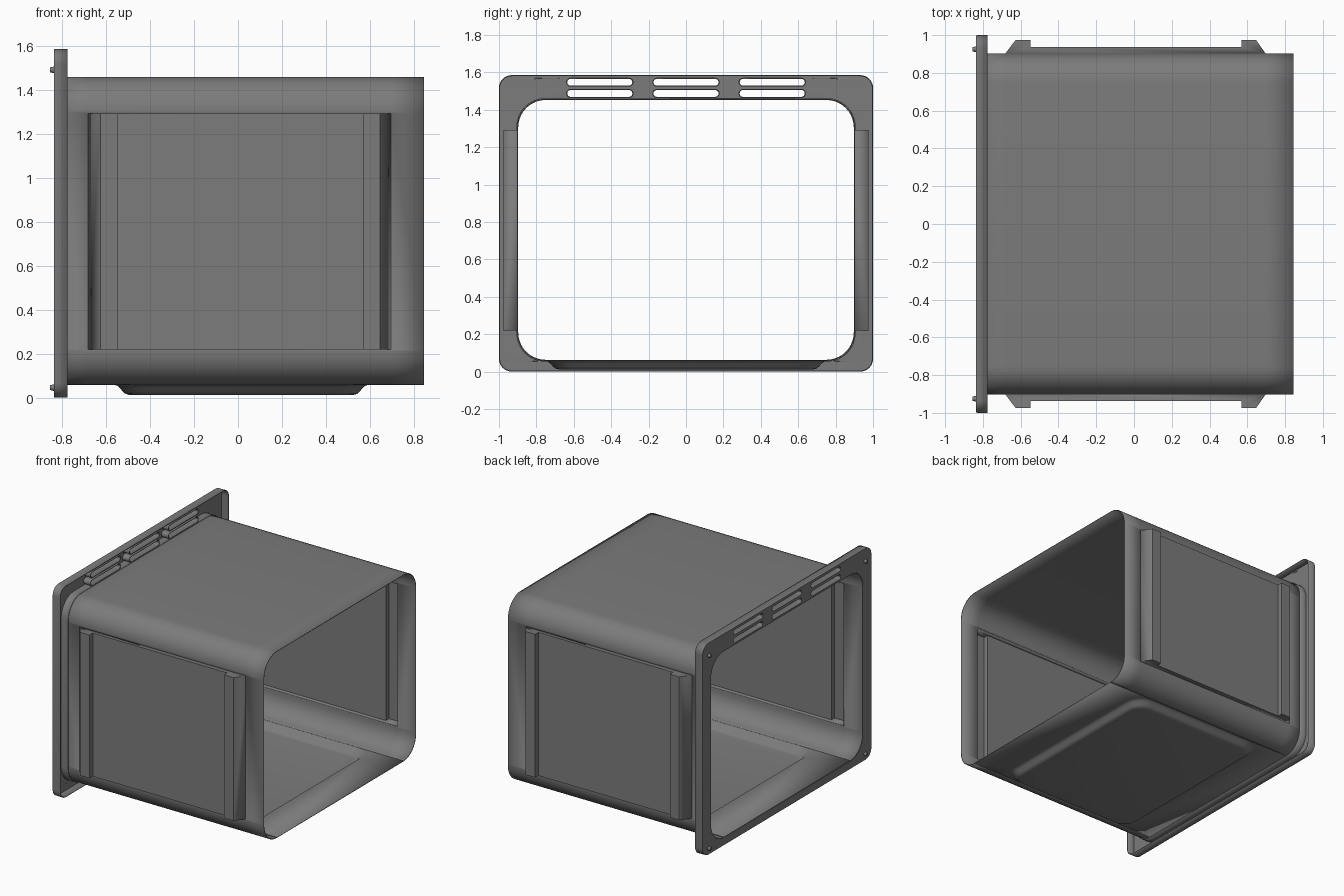
import bpy, bmesh, math
from mathutils import Matrix

if "Cube" in bpy.data.objects:
    bpy.data.objects.remove(bpy.data.objects["Cube"])

steel = bpy.data.materials.new("dark grey enamel")
steel.diffuse_color = (0.2, 0.2, 0.2, 1)
steel.use_nodes = True
steel.node_tree.nodes["Principled BSDF"].inputs["Base Color"].default_value = steel.diffuse_color
SHEET = 0.006


def rounded(cx, cy, hx, hy, r, n=8):
    """Closed rounded rectangle, counter-clockwise from the right-hand lower corner."""
    pts = []
    for k, (sx, sy) in enumerate([(1, -1), (1, 1), (-1, 1), (-1, -1)]):
        for i in range(n + 1):
            a = math.radians(-90 + 90 * k + 90 * i / n)
            pts.append((cx + sx * (hx - r) + r * math.cos(a),
                        cy + sy * (hy - r) + r * math.sin(a)))
    return pts


def finish(bm, name, sheet=True):
    bmesh.ops.remove_doubles(bm, verts=bm.verts, dist=1e-4)
    bmesh.ops.recalc_face_normals(bm, faces=bm.faces)
    me = bpy.data.meshes.new(name)
    bm.to_mesh(me)
    bm.free()
    me.materials.clear()
    me.materials.append(steel)
    ob = bpy.data.objects.new(name, me)
    bpy.context.collection.objects.link(ob)
    bpy.ops.object.select_all(action='DESELECT')
    ob.select_set(True)
    bpy.context.view_layer.objects.active = ob
    bpy.ops.object.shade_smooth_by_angle(angle=math.radians(30))
    if sheet:
        m = ob.modifiers.new("sheet", 'SOLIDIFY')
        m.thickness, m.offset = SHEET, 0
    return ob


# Cavity walls: roof and sides, with openings for the pressed side panels
X0, X1, R = -0.835, 0.845, 0.15
Z0, Z1, W = 0.06, 1.455, 0.9
PX0, PX1, PZ0, PZ1 = -0.68, 0.695, 0.22, 1.29
sec = rounded(0, (Z0 + Z1) / 2, W, (Z1 - Z0) / 2, R, 10)
sec = sec[:11] + [(W, PZ0), (W, PZ1)] + sec[11:33] + [(-W, PZ1), (-W, PZ0)] + sec[33:]
bm = bmesh.new()
xs = [X0, PX0, PX1, X1]
grid = [[bm.verts.new((x, y, z)) for y, z in sec] for x in xs]
for i in range(3):
    for j in range(len(sec) - 1):
        mid = (sec[j][1] + sec[j + 1][1]) / 2
        flat = abs(sec[j][0] - sec[j + 1][0]) < 1e-5
        if i == 1 and flat and PZ0 < mid < PZ1:
            continue
        bm.faces.new((grid[i][j], grid[i + 1][j], grid[i + 1][j + 1], grid[i][j + 1]))
finish(bm, "cavity_walls")

# Cavity floor with a pressed-down tray in the middle
bm = bmesh.new()
rings = [((X0 + X1) / 2, (X1 - X0) / 2, W - R, 0.00001, Z0),
         (0.015, 0.575, 0.748, 0.13, Z0),
         (0.015, 0.562, 0.738, 0.125, 0.056),
         (0.015, 0.55, 0.725, 0.12, 0.046),
         (0.015, 0.536, 0.708, 0.11, 0.028),
         (0.015, 0.525, 0.696, 0.105, 0.019),
         (0.015, 0.51, 0.68, 0.10, 0.015)]
prev = None
for cx, hx, hy, r, z in rings:
    ring = [bm.verts.new((x, y, z)) for x, y in rounded(cx, 0, hx, hy, r)]
    if prev:
        n = len(ring)
        for j in range(n):
            bm.faces.new((prev[j], prev[(j + 1) % n], ring[(j + 1) % n], ring[j]))
    prev = ring
bm.faces.new(prev)
finish(bm, "cavity_floor")

# Side panels pressed outward, with a deeper channel at each end
prof = [(PX0, 0.9), (-0.625, 0.973), (-0.55, 0.973), (-0.55, 0.935),
        (0.57, 0.935), (0.57, 0.973), (0.645, 0.973), (PX1, 0.9)]
for side, s in (("right", 1), ("left", -1)):
    bm = bmesh.new()
    lo = [bm.verts.new((x, s * y, PZ0)) for x, y in prof]
    hi = [bm.verts.new((x, s * y, PZ1)) for x, y in prof]
    for j in range(len(prof) - 1):
        bm.faces.new((lo[j], lo[j + 1], hi[j + 1], hi[j]))
    bm.faces.new(lo)
    bm.faces.new(hi)
    finish(bm, side + "_side_panel")

# Front frame: sheet with outer lip, opening lip and lipped vent slots, open at the rear
cu = bpy.data.curves.new("frame_outline", 'CURVE')
cu.dimensions, cu.fill_mode, cu.extrude = '2D', 'BOTH', 0.03
loops = [rounded(0, 0.7925, 0.997, 0.7895, 0.065),
         rounded(0, (Z0 + Z1) / 2, W + 0.004, (Z1 - Z0) / 2 + 0.004, R)]
for y in (-0.461, 0, 0.461):
    for z in (1.487, 1.547):
        loops.append(rounded(y, z, 0.177, 0.021, 0.0209, 5))
for pts in loops:
    sp = cu.splines.new('POLY')
    sp.points.add(len(pts) - 1)
    for p, (a, b) in zip(sp.points, pts):
        p.co = (a, b, 0, 1)
    sp.use_cyclic_u = True
tmp = bpy.data.objects.new("frame_outline", cu)
bpy.context.collection.objects.link(tmp)
bpy.context.view_layer.update()
me = bpy.data.meshes.new_from_object(tmp.evaluated_get(bpy.context.evaluated_depsgraph_get()))
bpy.data.objects.remove(tmp)
bm = bmesh.new()
bm.from_mesh(me)
bmesh.ops.remove_doubles(bm, verts=bm.verts, dist=1e-4)
rear = [f for f in bm.faces if all(v.co.z > 0.029 for v in f.verts)]
bmesh.ops.delete(bm, geom=rear, context='FACES')
bm.transform(Matrix(((0, 0, 1, -0.805), (1, 0, 0, 0), (0, 1, 0, 0), (0, 0, 0, 1))))
finish(bm, "front_frame")

# Small fixing studs in the frame corners
bm = bmesh.new()
for y in (-0.925, 0.925):
    for z in (0.045, 1.49):
        bmesh.ops.create_cone(bm, cap_ends=True, segments=16, radius1=0.016, radius2=0.011,
                              depth=0.022, matrix=Matrix.Translation((-0.844, y, z))
                              @ Matrix.Rotation(-math.pi / 2, 4, 'Y'))
finish(bm, "frame_studs", sheet=False)
